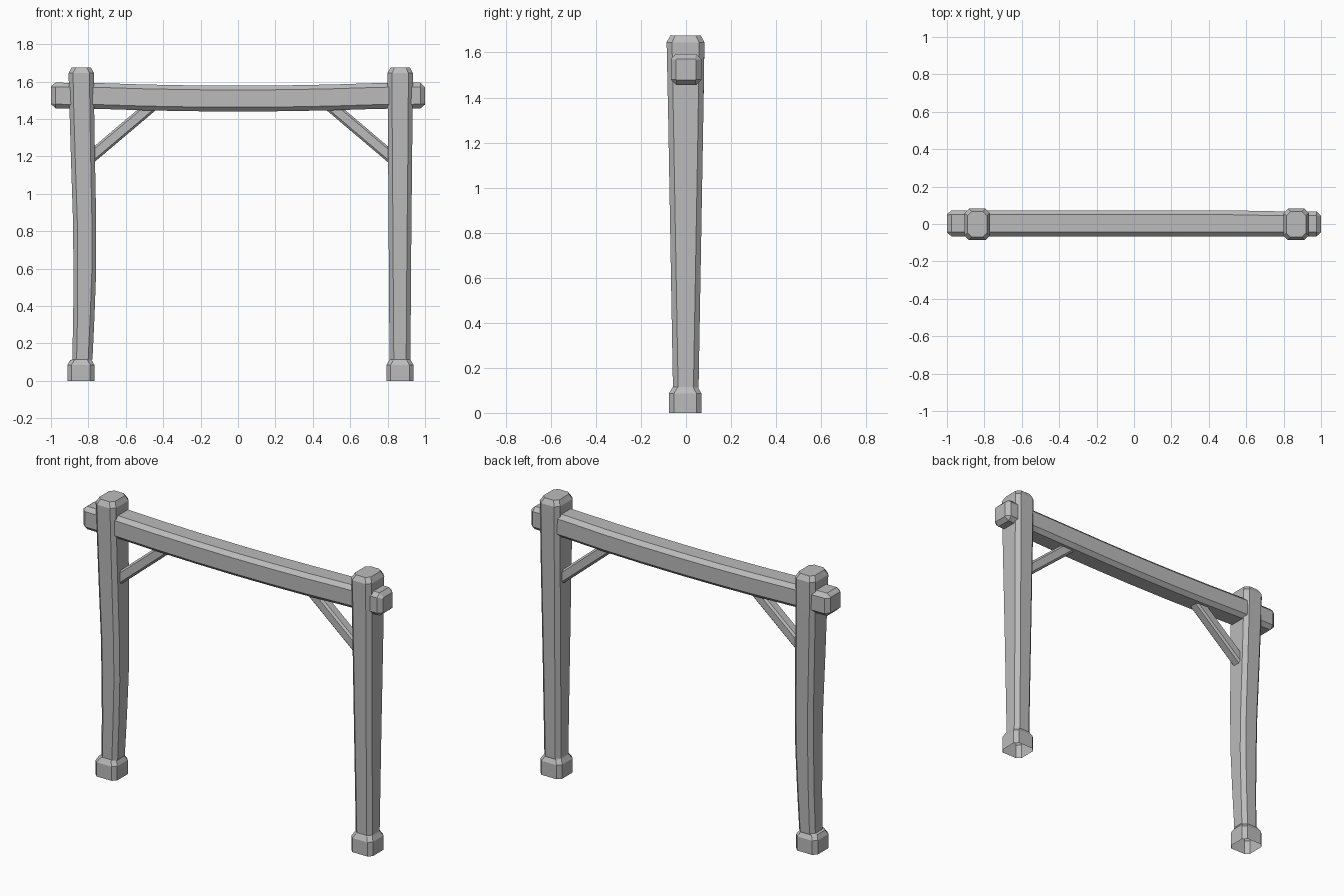
import bpy, math
from mathutils import Matrix, Vector

default = bpy.data.objects.get("Cube")
if default:
    bpy.data.objects.remove(default, do_unlink=True)

grey = bpy.data.materials.new("weathered_grey")
grey.use_nodes = True
colour = (0.5, 0.5, 0.5, 1)
grey.diffuse_color = colour
grey.node_tree.nodes["Principled BSDF"].inputs["Base Color"].default_value = colour


def section(u0, u1, v0, v1, c):
    """Rectangle with chamfered corners, counter-clockwise."""
    return [(u0 + c, v0), (u1 - c, v0), (u1, v0 + c), (u1, v1 - c),
            (u1 - c, v1), (u0 + c, v1), (u0, v1 - c), (u0, v0 + c)]


def timber(name, rings, along_x=False, start_cap=True):
    """Skin chamfered sections (t, u0, u1, v0, v1, chamfer) along z or x."""
    verts, faces = [], []
    for t, *rect in rings:
        for u, v in section(*rect):
            verts.append((t, u, v) if along_x else (u, v, t))
    for r in range(len(rings) - 1):
        for i in range(8):
            a, b = r * 8 + i, r * 8 + (i + 1) % 8
            faces.append((a, b, b + 8, a + 8))
    if start_cap:
        faces.append(tuple(range(7, -1, -1)))
    faces.append(tuple(range(len(verts) - 8, len(verts))))
    mesh = bpy.data.meshes.new(name)
    mesh.from_pydata(verts, [], faces)
    mesh.materials.append(grey)
    obj = bpy.data.objects.new(name, mesh)
    bpy.context.collection.objects.link(obj)
    return obj


def post(name, foot_x, top_x, shaft):
    """Post with a flared foot, open underneath, and a bevelled top."""
    rings = [(z, foot_x - h, foot_x + h, -h - 0.004, h - 0.003, 0.022)
             for z, h in ((0, 0.072), (0.085, 0.072), (0.11, 0.058))]
    for z, x, half in shaft:
        d = 0.055 + 0.028 * z / 1.6
        rings.append((z, x - half, x + half, -d - 0.001, d - 0.001, 0.023))
    rings.append((1.645, top_x - 0.068, top_x + 0.068, -0.086, 0.082, 0.024))
    rings.append((1.675, top_x - 0.052, top_x + 0.052, -0.07, 0.066, 0.022))
    timber(name, rings, start_cap=False)


# Posts: the right one bows inwards, the left one is straight
post("right_post", -0.84, -0.838,
     [(0.115, -0.832, 0.054), (0.35, -0.824, 0.057), (0.6, -0.819, 0.061),
      (0.85, -0.82, 0.062), (1.15, -0.828, 0.064), (1.45, -0.835, 0.066)])
post("left_post", 0.866, 0.867,
     [(0.115, 0.866, 0.056), (0.7, 0.866, 0.06), (1.3, 0.867, 0.065)])

# Sagging crossbeam with bevelled ends
rings = [(-1, -0.045, 0.053, 1.48, 1.575, 0.004)]
for x in (-0.975, -0.76, -0.5, -0.25, 0, 0.25, 0.5, 0.76, 0.975):
    sag = 0.016 * (1 - min(1, abs(x) / 0.8) ** 2)
    rings.append((x, -0.067, 0.073 if x < 0.76 else 0.068,
                  1.456 - sag, 1.594 - sag, 0.023))
rings.append((1, -0.045, 0.045, 1.477, 1.57, 0.004))
timber("crossbeam", rings, along_x=True)

# Diagonal braces
for name, low, high in (("right_brace", (-0.82, 0, 1.168), (-0.44, 0, 1.489)),
                        ("left_brace", (0.85, 0, 1.17), (0.475, 0, 1.488))):
    start, span = Vector(low), Vector(high) - Vector(low)
    rect = (-0.033, 0.033, -0.0325, 0.0325, 0.011)
    brace = timber(name, [(0, *rect), (span.length, *rect)], along_x=True)
    turn = Matrix.Rotation(-math.atan2(span.z, span.x), 4, "Y")
    brace.data.transform(Matrix.Translation(start) @ turn)
